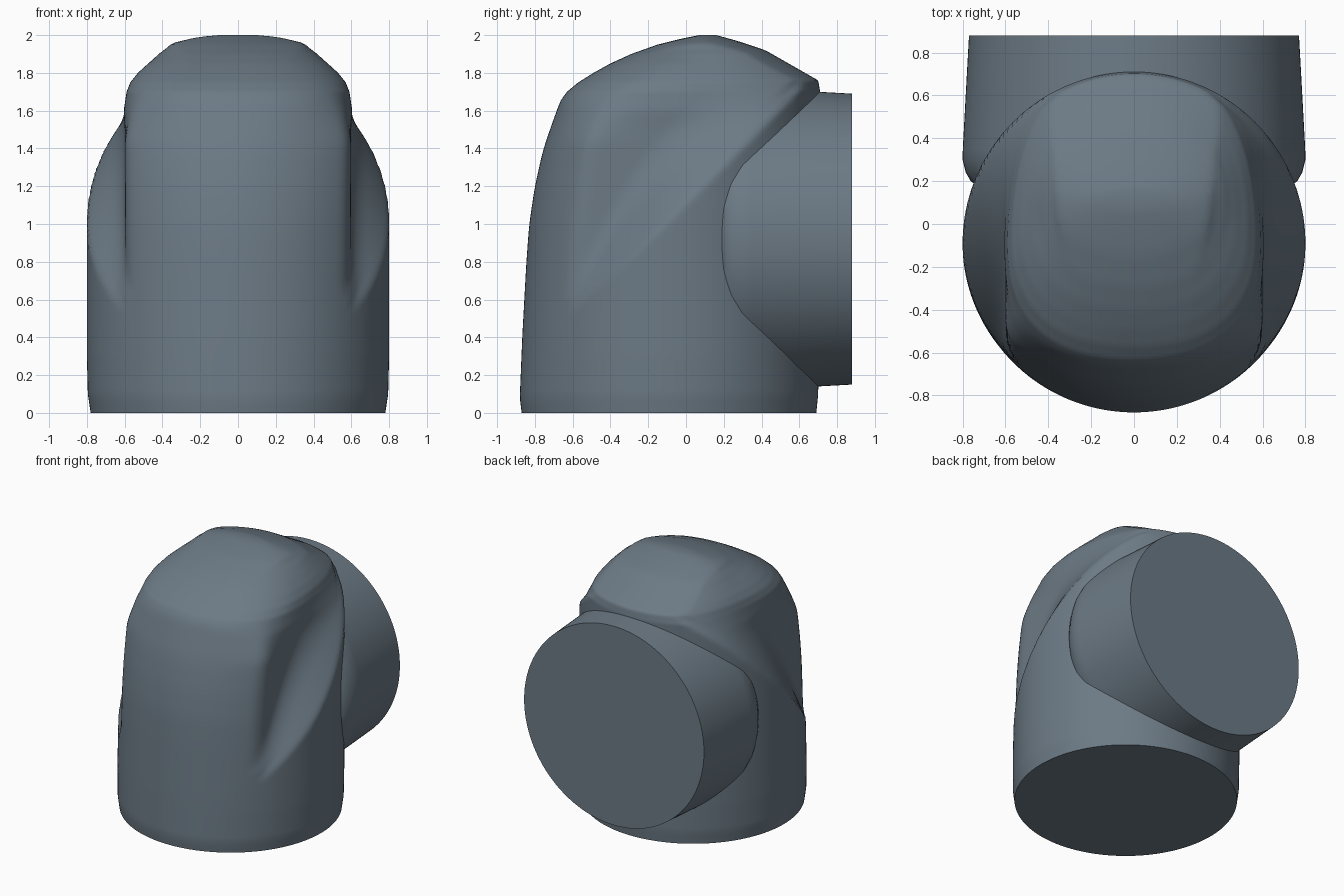
import bpy, bmesh, math

if "Cube" in bpy.data.objects:
    bpy.data.objects.remove(bpy.data.objects["Cube"])

SEG = 160


def lerp(table, z):
    # piecewise linear lookup in (height, value) pairs
    for (z0, a), (z1, b) in zip(table, table[1:]):
        if z <= z1:
            return a + (b - a) * (z - z0) / (z1 - z0)
    return table[-1][1]


def soft_min(a, b, k):
    h = max(k - abs(a - b), 0) / k
    return min(a, b) - h * h * k / 4


def loft(name, rings):
    bm = bmesh.new()
    rows = [[bm.verts.new(p) for p in ring] for ring in rings]
    for a, b in zip(rows, rows[1:]):
        for i in range(SEG):
            j = (i + 1) % SEG
            bm.faces.new((a[i], a[j], b[j], b[i]))
    bm.faces.new(rows[0][::-1])
    bm.faces.new(rows[-1])
    bmesh.ops.recalc_face_normals(bm, faces=bm.faces)
    mesh = bpy.data.meshes.new(name)
    bm.to_mesh(mesh)
    bm.free()
    obj = bpy.data.objects.new(name, mesh)
    bpy.context.collection.objects.link(obj)
    return obj


# Body profiles by height: front edge, back edge, full half width, narrow upper half width
FRONT = [(0, -.87), (.08, -.88), (.4, -.867), (.8, -.845), (1, -.83), (1.2, -.80),
         (1.4, -.755), (1.6, -.685), (1.66, -.66), (1.7, -.63), (1.75, -.57), (1.8, -.49),
         (1.85, -.40), (1.9, -.29), (1.95, -.15), (1.98, -.03), (2, .07)]
BACK = [(0, .69), (.1, .70), (1.7, .71), (1.76, .70), (1.84, .56), (1.92, .42),
        (1.97, .27), (2, .16)]
WIDE = [(0, .78), (.1, .795), (.3, .80), (1.7, .80), (1.76, .74), (1.8, .66),
        (1.9, .49), (1.96, .34), (1.99, .21), (2, .10)]
CORE = [(0, .59), (1.5, .60), (1.6, .605), (1.7, .59), (1.75, .57), (1.8, .53),
        (1.85, .475), (1.9, .41), (1.96, .30), (1.99, .20), (2, .10)]


def body_ring(z):
    f, b = lerp(FRONT, z), lerp(BACK, z)
    if .2 < z < 1.6:
        f = sum(lerp(FRONT, z + .03 * i) for i in (-2, -1, 0, 1, 2)) / 5
    w, core = lerp(WIDE, z), lerp(CORE, z)
    lift = min(max((z - 1.7) / .2, 0), 1)
    yc = -.09 + ((f + b) / 2 + .09) * lift
    dome = min(max((z - 1.4) / .35, 0), 1)
    dome = dome * dome * (3 - 2 * dome)

    def depth(x, y):
        # positive inside: wide cylinder, sloping collar in front of a slanted edge, narrow core
        h = b - yc if y > yc else yc - f
        full = (1 - math.hypot(x / w, (y - yc) / h)) * w
        slope = max(0, z - y - 1.11)
        if slope == 0:
            return full
        collar = .8 - .55 * slope - math.hypot(x, y + .09)
        n = 2.2 if y > yc else 2.4
        rounded = (1 - ((x / core) ** n + (abs(y - yc) / h) ** n) ** (1 / n)) * core
        if y < yc:
            clipped = soft_min(full, core - x, .06)
            inner = clipped + (rounded - clipped) * dome
        else:
            inner = rounded
        return min(full, -soft_min(-collar, -inner, min(.09, slope)))

    ring = []
    for i in range(SEG):
        t = 2 * math.pi * i / SEG
        c, s = w * math.cos(t), math.sin(t)
        s *= b - yc if s > 0 else yc - f
        lo, hi = .3, 1.0
        for _ in range(22):
            k = (lo + hi) / 2
            if depth(abs(c) * k, yc + s * k) > 0:
                lo = k
            else:
                hi = k
        ring.append((c * hi, yc + s * hi, z))
    return ring


heights = [0, .03, .06, .1] + [.1 + .0225 * i for i in range(1, 71)]
heights += [1.675 + .0125 * i for i in range(1, 25)] + [1.985, 1.993, 2]
body = loft("elbow_body", [body_ring(z) for z in heights])

# Round branch at the back, with a rounded inner shoulder
BRANCH = [(.12, .60), (.18, .735), (.20, .762), (.24, .785), (.30, .80), (.35, .799),
          (.70, .78), (.88, .77)]
branch = loft("back_branch", [
    [(r * math.cos(2 * math.pi * i / SEG), y, .92 + r * math.sin(2 * math.pi * i / SEG))
     for i in range(SEG)] for y, r in BRANCH])

# Fuse the two parts
mod = body.modifiers.new("fuse", "BOOLEAN")
mod.operation = "UNION"
mod.solver = "EXACT"
mod.object = branch
bpy.context.view_layer.objects.active = body
body.select_set(True)
bpy.ops.object.modifier_apply(modifier="fuse")
bpy.data.objects.remove(branch)

mat = bpy.data.materials.new("slate grey")
mat.diffuse_color = (.15, .195, .235, 1)
mat.use_nodes = True
mat.node_tree.nodes["Principled BSDF"].inputs["Base Color"].default_value = mat.diffuse_color
body.data.materials.clear()
body.data.materials.append(mat)
bpy.ops.object.shade_smooth_by_angle(angle=math.radians(35))
